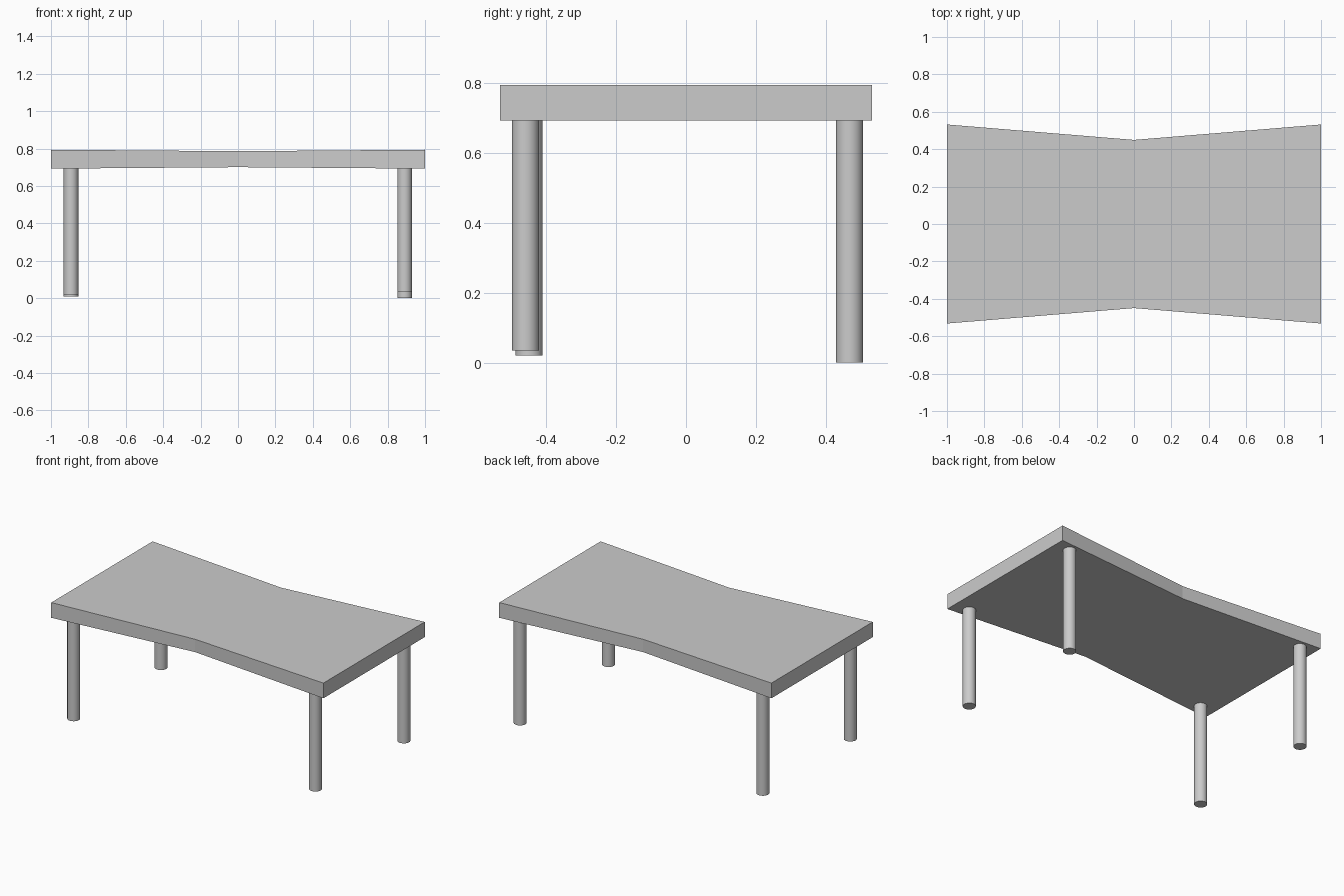
import bpy
import bmesh
import math

if "Cube" in bpy.data.objects:
    bpy.data.objects.remove(bpy.data.objects["Cube"], do_unlink=True)

grey = bpy.data.materials.new("plain grey")
grey.use_nodes = True
COLOUR = (0.6, 0.6, 0.6, 1)
grey.diffuse_color = COLOUR
grey.node_tree.nodes["Principled BSDF"].inputs["Base Color"].default_value = COLOUR


def make_top(name, half_width, half_depth, centre_z, half_height, waist):
    """Slab whose middle section is scaled down to a waist."""
    bm = bmesh.new()
    rings = []
    for x, s in ((-half_width, 1), (0, waist), (half_width, 1)):
        rings.append([bm.verts.new((x, sy * half_depth * s, centre_z + sz * half_height * s))
                      for sy, sz in ((-1, -1), (1, -1), (1, 1), (-1, 1))])
    for a, b in zip(rings, rings[1:]):
        for i in range(4):
            j = (i + 1) % 4
            bm.faces.new((a[i], a[j], b[j], b[i]))
    bm.faces.new(rings[0])
    bm.faces.new(rings[-1])
    bmesh.ops.recalc_face_normals(bm, faces=bm.faces)
    mesh = bpy.data.meshes.new(name)
    bm.to_mesh(mesh)
    bm.free()
    mesh.materials.append(grey)
    bpy.context.collection.objects.link(bpy.data.objects.new(name, mesh))


def make_leg(name, x, y, foot, top=0.71, radius=0.039):
    bpy.ops.mesh.primitive_cylinder_add(vertices=32, radius=radius, depth=top - foot,
                                        location=(x, y, (top + foot) / 2))
    leg = bpy.context.object
    leg.name = name
    leg.data.materials.append(grey)
    bpy.ops.object.shade_smooth_by_angle(angle=math.radians(30))


# Table top
make_top("table_top", 1.0, 0.532, 0.743, 0.0505, 0.845)

# Legs, each cut to a slightly different length
make_leg("front_left_leg", 0.891, -0.459, 0.034)
make_leg("front_right_leg", -0.893, -0.449, 0.02)
make_leg("back_left_leg", 0.891, 0.468, 0.0)
make_leg("back_right_leg", -0.893, 0.468, 0.01)
